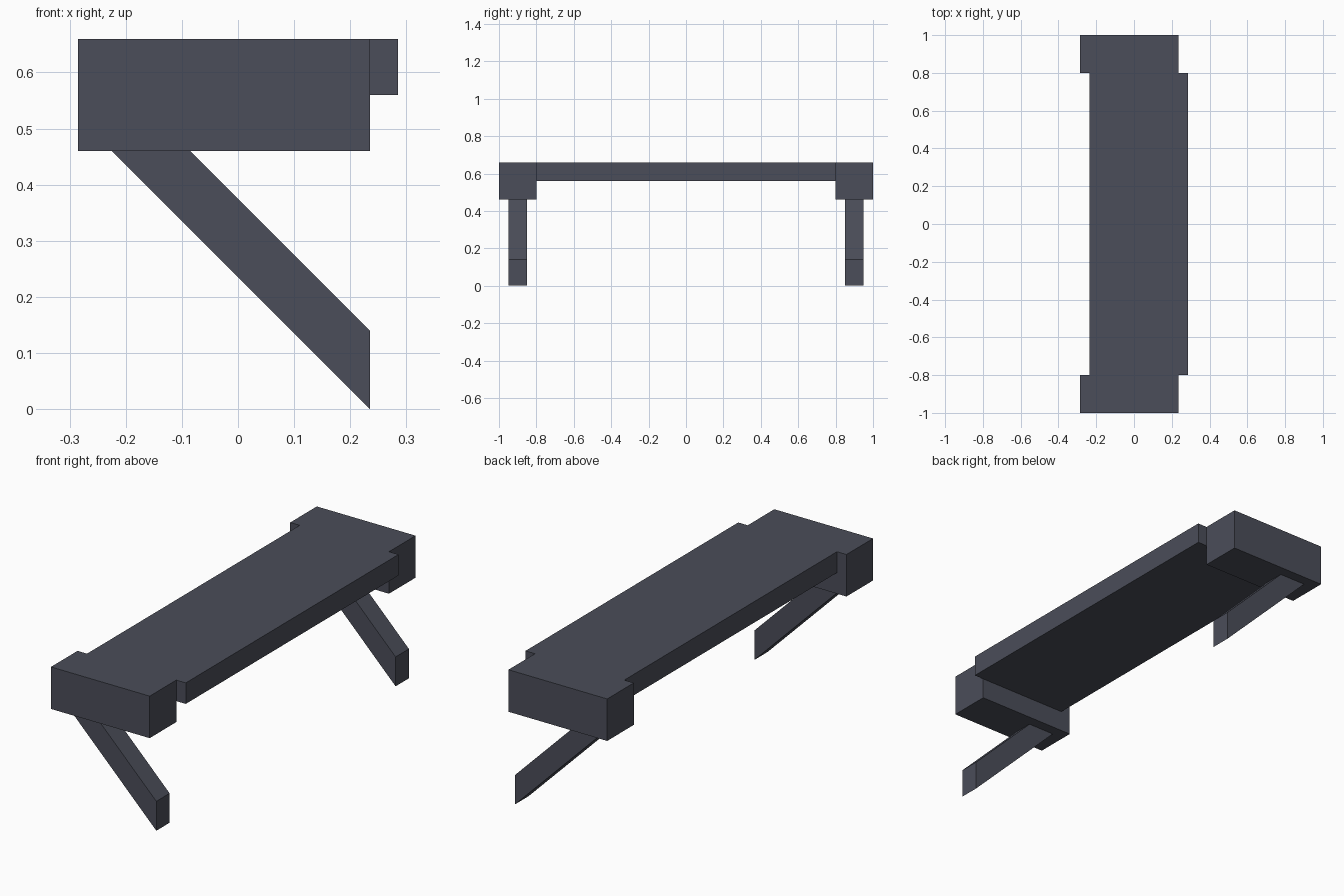
import bpy
import bmesh

if "Cube" in bpy.data.objects:
    bpy.data.objects.remove(bpy.data.objects["Cube"])

slate = bpy.data.materials.new("dark slate")
slate.diffuse_color = (0.07, 0.075, 0.1, 1)
slate.use_nodes = True
slate.node_tree.nodes["Principled BSDF"].inputs["Base Color"].default_value = slate.diffuse_color


def extrude_profile(name, profile, y0, y1):
    """Prism from an (x, z) profile spanning y0 to y1."""
    bm = bmesh.new()
    face = bm.faces.new([bm.verts.new((x, y0, z)) for x, z in profile])
    ext = bmesh.ops.extrude_face_region(bm, geom=[face])
    moved = [g for g in ext["geom"] if isinstance(g, bmesh.types.BMVert)]
    bmesh.ops.translate(bm, verts=moved, vec=(0, y1 - y0, 0))
    bmesh.ops.recalc_face_normals(bm, faces=bm.faces)
    mesh = bpy.data.meshes.new(name)
    bm.to_mesh(mesh)
    bm.free()
    mesh.materials.append(slate)
    obj = bpy.data.objects.new(name, mesh)
    bpy.context.collection.objects.link(obj)
    return obj


def rect(x0, x1, z0, z1):
    return [(x0, z0), (x1, z0), (x1, z1), (x0, z1)]


# long seat slab
extrude_profile("seat", rect(-0.235, 0.285, 0.56, 0.66), -0.8, 0.8)

# end blocks and slanted legs, one at each end
leg = [(-0.225, 0.46), (-0.085, 0.46), (0.235, 0.14), (0.235, 0)]
for side, s in (("front", -1), ("back", 1)):
    extrude_profile(side + "_end_block", rect(-0.285, 0.235, 0.46, 0.66), s * 0.8, s * 1.0)
    extrude_profile(side + "_leg", leg, s * 0.85, s * 0.95)
